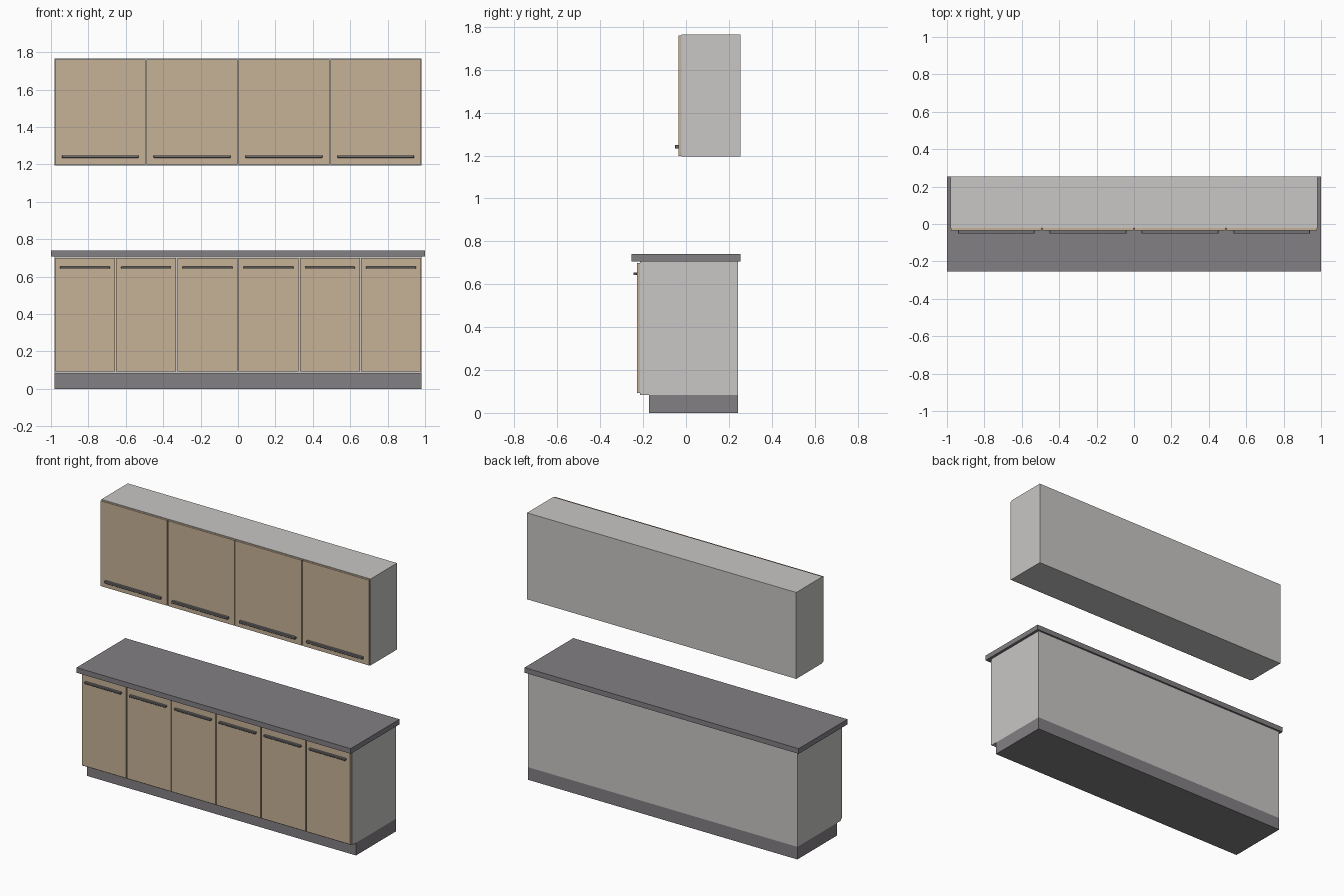
import bpy

cube = bpy.data.objects.get("Cube")
if cube:
    bpy.data.objects.remove(cube, do_unlink=True)


def material(name, rgb):
    mat = bpy.data.materials.new(name)
    mat.use_nodes = True
    mat.diffuse_color = (*rgb, 1)
    bsdf = mat.node_tree.nodes["Principled BSDF"]
    bsdf.inputs["Base Color"].default_value = (*rgb, 1)
    bsdf.inputs["Roughness"].default_value = 0.6
    return mat


CARCASS = material("light grey", (0.58, 0.57, 0.56))
WOOD = material("pale wood", (0.57, 0.445, 0.305))
STONE = material("dark grey", (0.225, 0.215, 0.225))
METAL = material("handle grey", (0.17, 0.17, 0.18))


def box(name, x, y, z, mat, bevel=0):
    """Box from (min, max) ranges on each axis."""
    bpy.ops.mesh.primitive_cube_add(size=1)
    obj = bpy.context.object
    obj.name = name
    obj.location = [(a + b) / 2 for a, b in (x, y, z)]
    obj.scale = [b - a for a, b in (x, y, z)]
    bpy.ops.object.transform_apply(location=False, rotation=False, scale=True)
    obj.data.materials.append(mat)
    if bevel:
        mod = obj.modifiers.new("soft edges", "BEVEL")
        mod.width = bevel
        mod.segments = 1
    return obj


HALF = 0.982          # half width of both cabinets
FRONT = 0.013         # door thickness


def door_row(name, count, gap, body_front, z, handle_width, handle_z, handle_height):
    """Evenly spaced doors, each with a horizontal bar handle."""
    pitch = 2 * HALF / count
    face = body_front - FRONT
    for i in range(count):
        centre = -HALF + pitch * (i + 0.5)
        w = (pitch - gap) / 2
        box(f"{name}_door_{i + 1}", (centre - w, centre + w),
            (face, body_front), z, WOOD)
        h = handle_width / 2
        box(f"{name}_handle_{i + 1}", (centre - h, centre + h),
            (face - 0.018, face),
            (handle_z - handle_height / 2, handle_z + handle_height / 2),
            METAL, bevel=0.002)


# Base cabinet
SPAN = (-HALF, HALF)
box("plinth", SPAN, (-0.173, 0.242), (0, 0.083), STONE)
box("base_carcass", SPAN, (-0.215, 0.242), (0.083, 0.706), CARCASS)
box("worktop", (-1, 1), (-0.254, 0.254), (0.706, 0.74), STONE)
door_row("base", 6, 0.007, -0.215, (0.092, 0.699), 0.267, 0.648, 0.012)

# Wall cabinet
box("wall_carcass", SPAN, (-0.021, 0.254), (1.195, 1.765), CARCASS)
door_row("wall", 4, 0.006, -0.021, (1.199, 1.761), 0.41, 1.241, 0.015)
